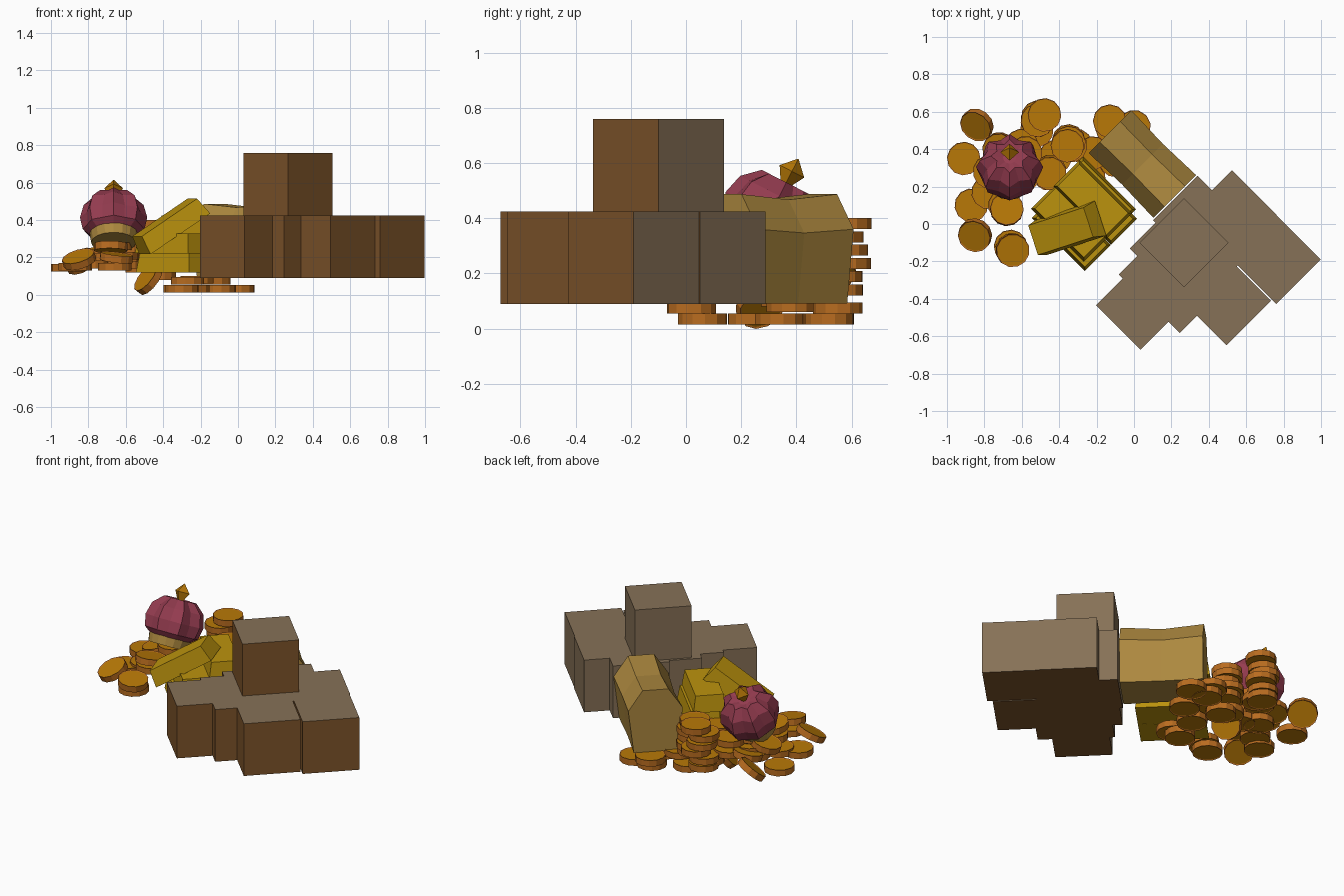
import bpy, bmesh, math, random
from mathutils import Matrix, Euler, Vector

if "Cube" in bpy.data.objects:
    bpy.data.objects.remove(bpy.data.objects["Cube"])

random.seed(4)
R = math.radians


def mat(name, rgb):
    m = bpy.data.materials.new(name)
    m.diffuse_color = (*rgb, 1)
    m.use_nodes = True
    m.node_tree.nodes["Principled BSDF"].inputs["Base Color"].default_value = m.diffuse_color
    return m


GREY = mat("weathered wood", (.24, .165, .095))
BROWN = mat("brown wood", (.21, .09, .024))
TAN = mat("pale gold", (.42, .25, .05))
BAR = mat("bullion yellow", (.50, .29, .004))
COIN = mat("coin gold", (.48, .19, .002))
RIM = mat("coin rim", (.48, .15, .014))
RED = mat("crimson cloth", (.30, .045, .08))


def finish(bm, name, mats, loc=(0, 0, 0), rot=(0, 0, 0), rule=None):
    """Place a bmesh as an object; rule picks a material index per face."""
    bmesh.ops.recalc_face_normals(bm, faces=bm.faces)
    bm.transform(Matrix.Translation(loc) @ Euler([R(a) for a in rot]).to_matrix().to_4x4())
    bm.normal_update()
    if rule:
        for f in bm.faces:
            f.material_index = rule(f)
    me = bpy.data.meshes.new(name)
    bm.to_mesh(me)
    bm.free()
    for m in mats:
        me.materials.append(m)
    ob = bpy.data.objects.new(name, me)
    bpy.context.collection.objects.link(ob)
    return ob


def loft(rings):
    """Closed skin through equal-length rings, capped at both ends."""
    bm = bmesh.new()
    vs = [[bm.verts.new(p) for p in r] for r in rings]
    n = len(rings[0])
    for a, b in zip(vs, vs[1:]):
        for i in range(n):
            j = (i + 1) % n
            bm.faces.new((a[i], a[j], b[j], b[i]))
    bm.faces.new(vs[0])
    bm.faces.new(vs[-1])
    return bm


def crate(x, y, z):
    bm = bmesh.new()
    bmesh.ops.create_cube(bm, size=.336)
    # brown on the front and underside, grey on the top and back
    finish(bm, "crate", [GREY, BROWN], (x, y, z), (0, 0, 45),
           lambda f: int(f.normal.y < -.1 or f.normal.z < -.5))


def coin(x, y, z, tx=0, ty=0):
    bm = bmesh.new()
    bmesh.ops.create_cone(bm, cap_ends=True, segments=12, radius1=.09, radius2=.09, depth=.04)
    caps = [f for f in bm.faces if len(f.verts) > 4]
    bmesh.ops.inset_region(bm, faces=caps, thickness=.006, depth=-.004)
    for f in bm.faces:
        f.material_index = int(len(f.verts) == 4)
    finish(bm, "coin", [COIN, RIM], (x, y, z), (tx, ty, random.uniform(0, 30)))


def bar(x, y, z, rot):
    def ring(hx, hy, h):
        return [(-hx, -hy, h), (hx, -hy, h), (hx, hy, h), (-hx, hy, h)]
    bm = loft([ring(.20, .098, -.052), ring(.185, .083, .052)])
    top = [f for f in bm.faces if f.calc_center_median().z > .05]
    bmesh.ops.inset_region(bm, faces=top, thickness=.012, depth=-.008)
    finish(bm, "gold_bar", [BAR], (x, y, z), rot)


# crates: one on top, the rest packed on the floor level
crate(.268, -.10, .591)
for cx, cy in [(.76, -.19), (.525, .05), (.495, -.41), (.035, -.435),
               (.245, -.345), (.157, -.27), (.34, .02), (.215, -.13), (.36, -.18)]:
    crate(cx, cy, .257)

# chest: six-sided profile, slightly waisted in the middle
profile = [(-.125, .09), (.125, .09), (.157, .36), (.075, .487), (-.075, .487), (-.157, .36)]
rings = []
for t, s in ((-.245, 1), (0, .95), (.245, 1)):
    rings.append([(t, p * (s + .03), .09 + (z - .09) * s) for p, z in profile])
finish(loft(rings), "chest", [TAN], (.045, .32, 0), (0, 0, -45))

# gold bars: stacked pairs with one more on top and one leaning
for s in (-1, 1):
    bar(-.265 + s * .07, .03 + s * .07, .172, (0, 0, -45))
    bar(-.27 + s * .07, .08 + s * .07, .276, (0, 0, -45))
bar(-.22, .13, .372, (0, 0, -45))
bar(-.365, -.03, .37, (0, -33, 18))

# crown: pale gold band, pleated cap, gold finial
C, TILT = Vector((-.665, .30, .405)), (-27, 0, 0)


def circle(r, z, n=16, pleat=1.0):
    return [(r * (pleat if i % 2 else 1) * math.cos(math.tau * i / n),
             r * (pleat if i % 2 else 1) * math.sin(math.tau * i / n), z) for i in range(n)]


finish(loft([circle(.12, -.14), circle(.13, -.075)]), "crown_band", [TAN], C, TILT)
cap = [(.125, -.09, 1), (.165, -.06, .92), (.18, .01, .87), (.16, .085, .82),
       (.10, .14, .74), (.035, .12, 1)]
finish(loft([circle(r, z, 16, p) for r, z, p in cap]), "crown_cap", [RED], C, TILT)
fin = [(.006, .11), (.05, .185), (.002, .235)]
finish(loft([circle(r, z, 4) for r, z in fin]), "crown_finial", [COIN], C, TILT)

# tall coin stacks behind the bars
for i in range(6):
    coin(-.50 + random.uniform(-.025, .025), .57 + random.uniform(-.02, .02), .14 + i * .048)
for i in range(5):
    coin(-.355 + random.uniform(-.02, .02), .435 + random.uniform(-.02, .02), .14 + i * .045)

# scattered coins at the outside and the heap below the crown
for c in [(-.91, .35, .145), (-.84, .53, .18, 20, -35), (-.87, .10, .15, 0, 0),
          (-.85, -.06, .19, 12, -25), (-.65, -.14, .20, 8, 5), (-.66, -.12, .15),
          (-.68, .08, .255, -8, 5), (-.69, .10, .20), (-.78, .17, .16), (-.45, .27, .26),
          (-.45, .28, .20), (-.60, .25, .16), (-.62, .24, .21), (-.70, .30, .16),
          (-.68, .32, .21), (-.66, .28, .26), (-.72, .40, .20, 8, -10), (-.60, .42, .20),
          (-.58, .38, .25), (-.77, .28, .23, 0, -15), (-.52, .50, .16)]:
    coin(*c)

# bottom coins under the bars and chest
for c in [(-.13, .55, .075), (-.12, .52, .034), (0, .52, .034), (-.30, .06, .034),
          (-.24, .24, .034), (-.10, .34, .034), (-.31, .42, .034), (-.27, .02, .075),
          (-.22, .38, .08), (-.42, .36, .10), (-.48, .27, .084, 0, -55)]:
    coin(*c)
